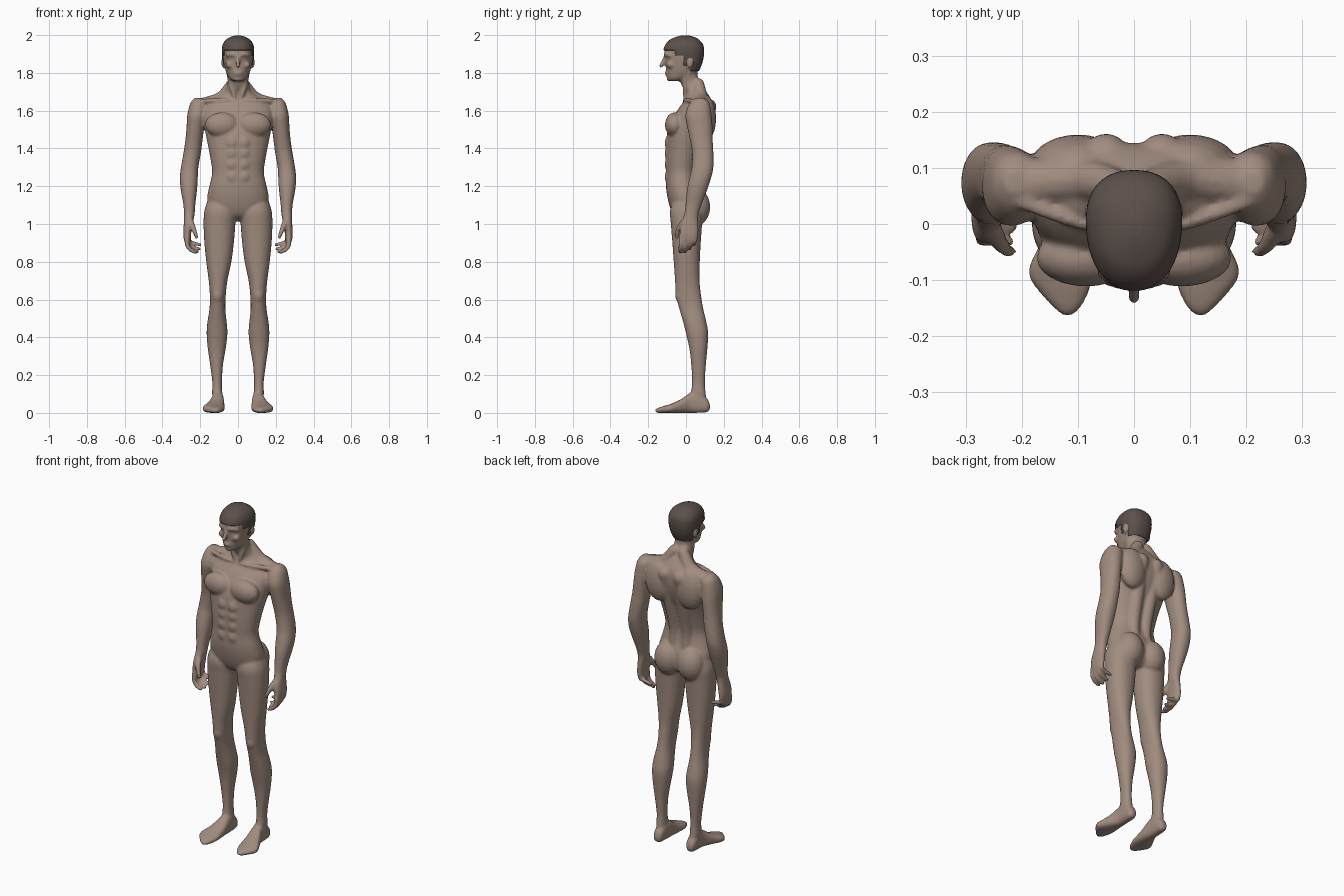
import bpy, bmesh, math
from mathutils import Vector


def material(name, col):
    m = bpy.data.materials.new(name)
    m.diffuse_color = (*col, 1)
    return m


SKIN = material("skin", (0.36, 0.265, 0.215))
HAIR = material("dark hair", (0.105, 0.08, 0.07))


def smooth_rows(rows, steps):
    """Catmull-Rom interpolation of number rows."""
    out = []
    for i in range(len(rows) - 1):
        a, b = rows[max(i - 1, 0)], rows[i]
        c, d = rows[i + 1], rows[min(i + 2, len(rows) - 1)]
        for k in range(steps):
            t = k / steps
            out.append([0.5 * (2 * q + (r - p) * t + (2 * p - 5 * q + 4 * r - s) * t * t
                               + (3 * q - p - 3 * r + s) * t ** 3)
                        for p, q, r, s in zip(a, b, c, d)])
    return out + [list(rows[-1])]


def skin_rings(bm, rings):
    """Closed surface through rings of points."""
    rings = [[bm.verts.new(p) for p in r] for r in rings]
    n = len(rings[0])
    for r, q in zip(rings, rings[1:]):
        for k in range(n):
            bm.faces.new((r[k], r[(k + 1) % n], q[(k + 1) % n], q[k]))
    bm.faces.new(rings[0][::-1])
    bm.faces.new(rings[-1])


def loft(bm, rows, side=1, axis="z", power=2.2, taper=0.0, grow=0.0, n=40, steps=4):
    """Rows: position along axis, x min, x max, other min, other max."""
    rings = []
    for t, x0, x1, v0, v1 in smooth_rows(rows, steps):
        ring = []
        for k in range(n):
            a = 2 * math.pi * k / n
            c, s = math.cos(a), math.sin(a)
            c = math.copysign(abs(c) ** (2 / power), c)
            s = math.copysign(abs(s) ** (2 / power), s)
            x = (x0 + x1) / 2 + ((x1 - x0) / 2 + grow) * c * (1 + taper * s)
            v = (v0 + v1) / 2 + ((v1 - v0) / 2 + grow) * s
            ring.append((side * x, v, t) if axis == "z" else (side * x, t, v))
        rings.append(ring)
    skin_rings(bm, rings)


def blob(bm, centre, radii, side=1):
    x, y, z = centre
    rows = []
    for k in range(11):
        a = 0.12 + (math.pi - 0.24) * k / 10
        w, d = radii[0] * math.sin(a), radii[1] * math.sin(a)
        rows.append((z - radii[2] * math.cos(a), x - w, x + w, y - d, y + d))
    loft(bm, rows, side, power=2, n=18, steps=1)


def tube(bm, pts, side=1):
    """Round-ended tube through (x, y, z, radius)."""
    path = smooth_rows(pts, 4)
    rings = []
    for i, (x, y, z, r) in enumerate(path):
        t = (Vector(path[min(i + 1, len(path) - 1)][:3]) - Vector(path[max(i - 1, 0)][:3])).normalized()
        u = t.cross(Vector((0, 1, 0))).normalized()
        v = t.cross(u)
        ring = []
        for k in range(12):
            a = math.pi * k / 6
            p = Vector((x, y, z)) + r * (math.cos(a) * u + math.sin(a) * v)
            ring.append((side * p.x, p.y, p.z))
        rings.append(ring)
    skin_rings(bm, rings)
    for x, y, z, r in (pts[0], pts[-1]):
        blob(bm, (x, y, z), (r, r, r), side)


def finish(bm, name, mat):
    bmesh.ops.recalc_face_normals(bm, faces=bm.faces)
    me = bpy.data.meshes.new(name)
    bm.to_mesh(me)
    bm.free()
    me.materials.append(mat)
    me.polygons.foreach_set("use_smooth", [True] * len(me.polygons))
    ob = bpy.data.objects.new(name, me)
    bpy.context.collection.objects.link(ob)
    return ob


def centred(rows):
    return [(z, -w, w, a, b) for z, w, a, b in rows]


TORSO = centred([
    (1.015, .04, -.02, .05), (1.04, .11, -.06, .085), (1.08, .155, -.082, .095),
    (1.14, .163, -.098, .09), (1.20, .152, -.106, .07), (1.27, .137, -.106, .06),
    (1.34, .145, -.107, .072), (1.42, .16, -.104, .095), (1.48, .172, -.1, .12),
    (1.54, .182, -.08, .138), (1.60, .188, -.047, .145), (1.65, .155, -.012, .138),
    (1.69, .085, 0, .115), (1.73, .058, -.02, .085), (1.78, .054, -.04, .062),
    (1.84, .054, -.05, .06)])
HEAD = centred([
    (1.757, .028, -.09, -.03), (1.77, .045, -.098, 0), (1.80, .061, -.104, .055),
    (1.84, .072, -.107, .078), (1.88, .079, -.11, .089), (1.92, .081, -.115, .092),
    (1.95, .076, -.105, .086), (1.975, .060, -.082, .066), (1.99, .036, -.05, .04),
    (1.998, .010, -.02, .010)])
LEG = [
    (1.17, .06, .14, -.04, .05), (1.08, .012, .176, -.083, .09), (1.0, .014, .182, -.08, .085),
    (.9, .022, .178, -.072, .078), (.8, .035, .168, -.065, .073), (.7, .056, .155, -.058, .072),
    (.62, .065, .149, -.053, .08), (.55, .067, .151, -.035, .092), (.48, .06, .162, -.015, .108),
    (.42, .056, .166, 0, .118), (.34, .065, .16, .018, .113), (.25, .08, .147, .028, .105),
    (.16, .085, .136, .032, .1), (.1, .083, .137, .025, .105), (.04, .085, .13, .02, .11)]
FOOT = [
    (.126, .095, .12, .02, .045), (.112, .081, .133, .004, .075), (.06, .076, .138, 0, .115),
    (.02, .074, .142, 0, .105), (-.03, .071, .165, 0, .07), (-.085, .071, .189, 0, .046),
    (-.12, .08, .17, 0, .036), (-.15, .095, .143, 0, .026), (-.163, .11, .128, .006, .018)]
ARM = [
    (1.668, .195, .23, .055, .095), (1.64, .165, .252, .02, .125), (1.58, .165, .268, -.003, .135),
    (1.52, .178, .272, .005, .14), (1.45, .187, .278, .02, .141), (1.38, .196, .288, .032, .145),
    (1.30, .21, .302, .03, .145), (1.24, .213, .308, .017, .132), (1.18, .217, .303, .005, .112),
    (1.10, .226, .289, -.003, .082), (1.05, .23, .286, -.01, .066), (1.0, .24, .287, -.03, .066),
    (.95, .248, .29, -.035, .066), (.91, .25, .285, -.034, .06), (.9, .255, .28, -.02, .05)]

bm = bmesh.new()
# Torso, neck and head
loft(bm, TORSO)
loft(bm, HEAD, power=2.3, taper=.1)
# Nose, lips and chin
tube(bm, [(0, -.108, 1.885, .009), (0, -.122, 1.86, .010), (0, -.131, 1.838, .012)])
blob(bm, (0, -.104, 1.801), (.023, .009, .006))
blob(bm, (0, -.104, 1.791), (.019, .008, .006))
blob(bm, (0, -.088, 1.77), (.025, .015, .016))

for s in (1, -1):
    # Limbs
    loft(bm, LEG, s)
    loft(bm, FOOT, s, axis="y", power=2.5)
    loft(bm, ARM, s)
    blob(bm, (.108, -.03, .625), (.03, .028, .045), s)       # kneecap
    # Fingers and thumb
    for y, drop, tip in ((-.026, 0, .222), (0, .003, .215), (.025, .018, .205), (.047, .04, .2)):
        tube(bm, [(.27, y, .925, .013), (.268, y - .002, .887 + drop * .5, .0125),
                  (.25, y - .004, .862 + drop, .0115), (tip, y - .006, .85 + drop, .0095)], s)
    tube(bm, [(.25, -.012, 1.01, .017), (.238, -.035, .98, .015), (.226, -.047, .95, .012),
              (.219, -.048, .93, .010)], s)
    # Chest, back and buttock muscles
    blob(bm, (.085, -.06, 1.525), (.09, .052, .066), s)
    blob(bm, (.1, .105, 1.56), (.085, .055, .12), s)
    tube(bm, [(.05, .12, 1.62, .042), (.045, .08, 1.45, .04), (.04, .045, 1.28, .035),
              (.04, .045, 1.18, .035)], s)
    blob(bm, (.075, .055, 1.09), (.08, .074, .098), s)
    # Shoulder slope and collar bone
    tube(bm, [(.03, .065, 1.74, .032), (.09, .078, 1.66, .04), (.2, .072, 1.62, .045)], s)
    tube(bm, [(.015, -.005, 1.65, .011), (.09, 0, 1.655, .012), (.2, .04, 1.65, .014)], s)
    # Neck cords
    tube(bm, [(.05, .015, 1.80, .013), (.035, -.005, 1.73, .013), (.014, -.003, 1.66, .011)], s)
    # Stomach muscles
    for z in (1.25, 1.315, 1.375, 1.43):
        blob(bm, (.031, -.096, z), (.031, .017, .034), s)
    # Brow, cheek and ear
    tube(bm, [(.012, -.111, 1.893, .009), (.035, -.105, 1.898, .010), (.056, -.086, 1.892, .010)], s)
    blob(bm, (.045, -.083, 1.842), (.022, .02, .018), s)
    blob(bm, (.078, .022, 1.855), (.011, .017, .03), s)

body = finish(bm, "body", SKIN)
fuse = body.modifiers.new("fuse", "REMESH")
fuse.mode = "VOXEL"
fuse.voxel_size = 0.007
fuse.use_smooth_shade = True
soft = body.modifiers.new("soften", "SMOOTH")
soft.factor = 0.5
soft.iterations = 5


# Cropped hair: upper part of a slightly grown head
def hairline(y):
    if y < -.06:
        return 1.918
    if y < -.012:
        return 1.892
    return 1.84 if y < .03 else 1.812


bm = bmesh.new()
loft(bm, HEAD, power=2.3, taper=.1, grow=.004, n=64, steps=7)
low = [f for f in bm.faces
       if f.calc_center_median().z < hairline(f.calc_center_median().y)]
bmesh.ops.delete(bm, geom=low, context="FACES")
hair = finish(bm, "hair", HAIR)
shell = hair.modifiers.new("thickness", "SOLIDIFY")
shell.thickness = 0.008
shell.offset = -1
